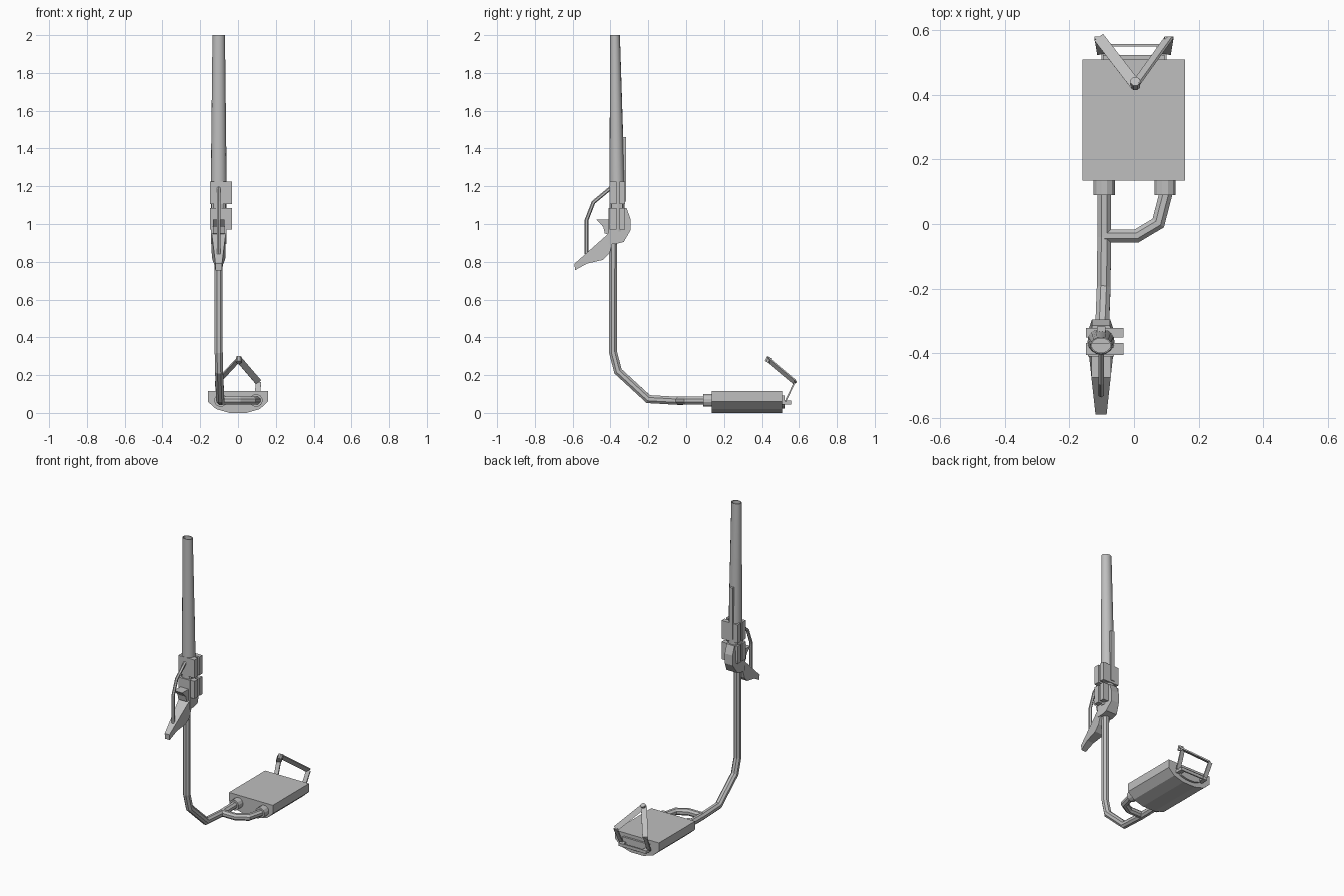
import bpy, bmesh, math
from mathutils import Vector

if "Cube" in bpy.data.objects:
    bpy.data.objects.remove(bpy.data.objects["Cube"])

grey = bpy.data.materials.new("plain grey")
grey.diffuse_color = (0.52, 0.52, 0.52, 1)
grey.use_nodes = True
grey.node_tree.nodes["Principled BSDF"].inputs["Base Color"].default_value = grey.diffuse_color


def finish(name, bm):
    bmesh.ops.recalc_face_normals(bm, faces=bm.faces)
    me = bpy.data.meshes.new(name)
    bm.to_mesh(me)
    bm.free()
    me.materials.append(grey)
    ob = bpy.data.objects.new(name, me)
    bpy.context.collection.objects.link(ob)
    return ob


def loft(name, rings, cap=True):
    """Skin matching rings of points, optionally capping both ends."""
    bm = bmesh.new()
    rs = [[bm.verts.new(p) for p in r] for r in rings]
    n = len(rs[0])
    for a, b in zip(rs, rs[1:]):
        for i in range(n):
            j = (i + 1) % n
            bm.faces.new((a[i], a[j], b[j], b[i]))
    if cap:
        bm.faces.new(rs[0])
        bm.faces.new(rs[-1])
    return finish(name, bm)


def tube(name, path, r, sides=8, side_dir=(1, 0, 0)):
    """Mitred tube along a path lying across side_dir."""
    pts = [Vector(p) for p in path]
    rings = []
    for i, p in enumerate(pts):
        d0 = (p - pts[max(i - 1, 0)]).normalized()
        d1 = (pts[min(i + 1, len(pts) - 1)] - p).normalized()
        t = (d0 + d1).normalized()
        u = Vector(side_dir)
        u = (u - t * u.dot(t)).normalized()
        v = t.cross(u)
        k = 1 / max(0.5, t.dot(d1 if d1.length else d0))
        rings.append([p + u * r * math.cos(a) + v * r * k * math.sin(a)
                      for a in (2 * math.pi * (s + .5) / sides for s in range(sides))])
    return loft(name, rings)


def box(name, x0, x1, y0, y1, z0, z1):
    return loft(name, [[(x0, y0, z), (x1, y0, z), (x1, y1, z), (x0, y1, z)] for z in (z0, z1)])


def strap(name, a, b, wide, w, t):
    """Flat bar from a to b, of width w along 'wide' and thickness t."""
    a, b, u = Vector(a), Vector(b), Vector(wide)
    d = (b - a).normalized()
    u = (u - d * u.dot(d)).normalized() * w / 2
    v = d.cross(u).normalized() * t / 2
    return loft(name, [[p + u + v, p - u + v, p - u - v, p + u - v] for p in (a, b)])


def side_profile(name, pts, half):
    """Extrude a (y, z) outline across x; half(y) gives the half width."""
    return loft(name, [[(-0.102 + s * half(y), y, z) for y, z in pts] for s in (-1, 1)])


# Flat tank with a rounded belly
belly = [(-.16, .115), (-.16, .06), (-.115, .02), (-.045, 0), (.045, 0),
         (.115, .02), (.158, .06), (.158, .115)]
loft("tank", [[(x, y, z) for x, z in belly] for y in (.135, .51)])
loft("tank_end_plate", [[(x * .6, y, .06 + (z - .06) * .6) for x, z in belly] for y in (.51, .523)])

# Main pipe, branch pipe and their collars
tube("main_pipe", [(-.092, .10, .066), (-.092, -.04, .064), (-.094, -.20, .073),
                   (-.100, -.36, .22), (-.102, -.386, .32), (-.102, -.386, .95)], .023)
tube("branch_pipe", [(-.092, -.037, .066), (.008, -.037, .066), (.075, .003, .066),
                     (.10, .10, .066)], .022, side_dir=(0, 0, 1))
for x, n in ((-.092, "left"), (.096, "right")):
    tube(n + "_collar", [(x, .09, .066), (x, .14, .066)], .034, 12)

# Folding bail on the back of the tank
for s, n in ((-1, "left"), (1, "right")):
    strap(n + "_bail_leg", (s * .1, .528, .06), (s * .108, .577, .163), (1, 0, 0), .028, .008)
    strap(n + "_bail_arm", (s * .108, .577, .163), (.004, .432, .284), (1, .7, 0), .034, .008)
    strap(n + "_bail_mount", (s * .085, .50, .055), (s * .085, .558, .055), (1, 0, 0), .03, .02)
strap("bail_cross_rod", (-.1, .553, .055), (.1, .553, .055), (0, 1, 0), .008, .02)
tube("bail_eyelet", [(.004, .428, .268), (.004, .442, .294)], .016, 8)

# Tall tapering hollow barrel
N = 16


def ellipse(z, y, rx, ry):
    return [(-.102 + rx * math.cos(2 * math.pi * i / N), y + ry * math.sin(2 * math.pi * i / N), z)
            for i in range(N)]


barrel = loft("barrel", [ellipse(.96, -.365, .042, .040), ellipse(1.22, -.365, .042, .040),
                         ellipse(2.0, -.376, .033, .026), ellipse(2.0, -.376, .029, .022),
                         ellipse(1.1, -.365, .036, .034)])
for p in barrel.data.polygons:
    p.use_smooth = abs(p.normal.z) < .5
bm = bmesh.new()
bm.from_mesh(barrel.data)
for e in bm.edges:
    if e.is_manifold and e.calc_face_angle() > .7:
        e.smooth = False
bm.to_mesh(barrel.data)
bm.free()
box("barrel_back_rib", -.115, -.089, -.335, -.317, 1.12, 1.46)

# Clamp blocks around the barrel
for z0, z1, n in ((.97, 1.085, "lower"), (1.105, 1.225, "upper")):
    box(n + "_front_clamp", -.149, -.032, -.405, -.368, z0, z1)
    box(n + "_back_clamp", -.149, -.032, -.352, -.322, z0, z1)
box("clamp_core", -.139, -.066, -.395, -.335, .96, 1.22)

# Rear housing with a bevelled back
housing = side_profile("housing", [(-.41, .895), (-.37, .895), (-.33, .905), (-.295, .965),
                                   (-.295, 1.03), (-.315, 1.085), (-.41, 1.085)],
                       lambda y: .028 if y > -.32 else .04)

# Angled grip, hook and thin lever
side_profile("grip", [(-.39, .965), (-.41, .95), (-.59, .79), (-.588, .755), (-.525, .79),
                      (-.44, .81), (-.405, .845), (-.39, .895)],
             lambda y: .037 - max(0, -.41 - y) * .11)
side_profile("hook", [(-.476, 1.025), (-.39, 1.025), (-.39, .94), (-.43, .95), (-.438, .985)],
             lambda y: .03)
tube("lever", [(-.102, -.40, 1.19), (-.102, -.49, 1.115), (-.102, -.527, 1.02),
               (-.102, -.527, .84)], .010, 6)
